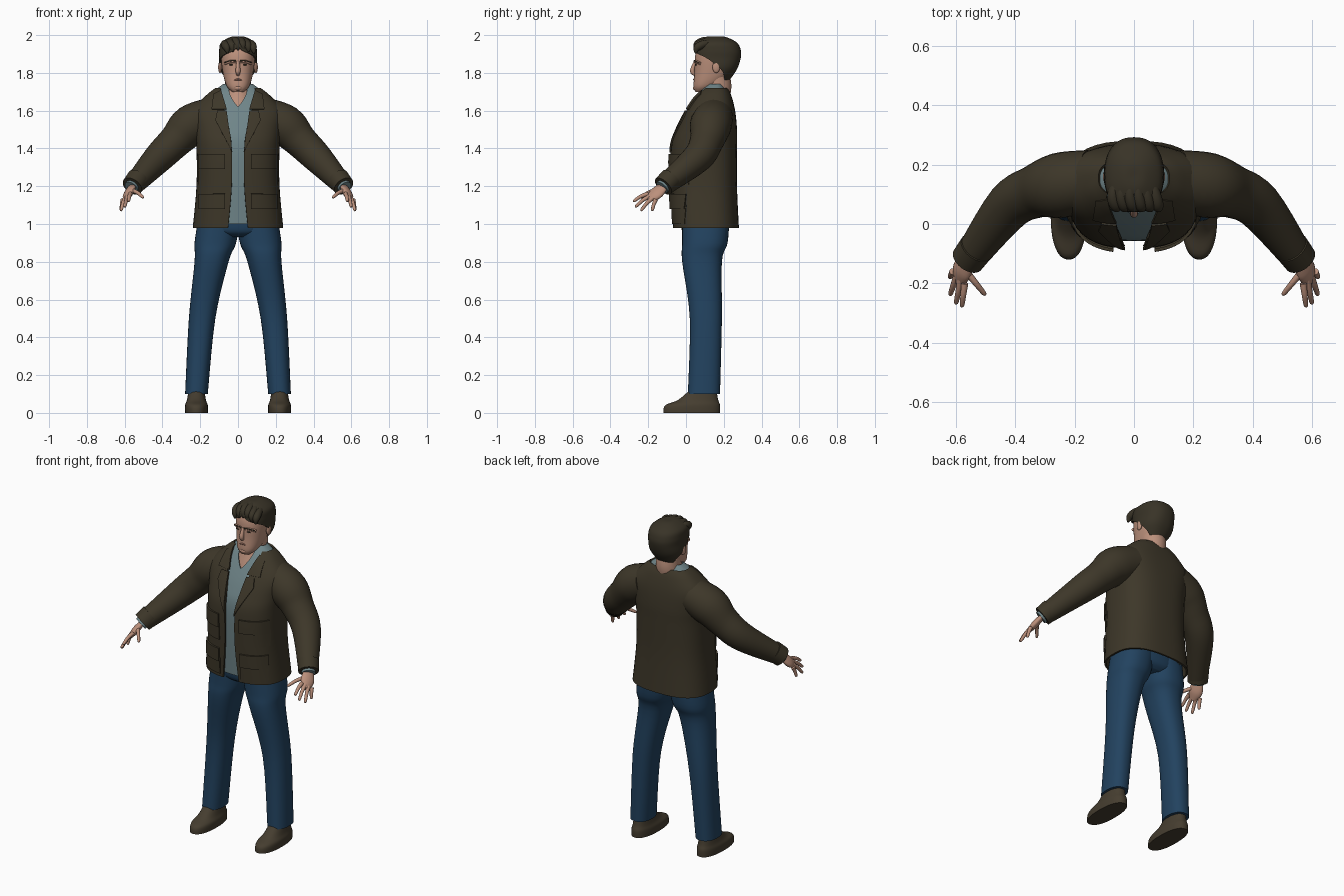
import bpy, bmesh, math
from mathutils import Vector

cube = bpy.data.objects.get("Cube")
if cube:
    bpy.data.objects.remove(cube, do_unlink=True)

parts = []


def material(name, red, green, blue):
    mat = bpy.data.materials.new(name)
    mat.use_nodes = True
    mat.diffuse_color = (red, green, blue, 1)
    shader = mat.node_tree.nodes["Principled BSDF"]
    shader.inputs["Base Color"].default_value = mat.diffuse_color
    shader.inputs["Roughness"].default_value = .8
    return mat


olive = material("olive jacket", .047, .038, .022)
denim = material("blue denim", .016, .055, .115)
teal = material("pale teal shirt", .16, .235, .25)
skin = material("skin", .5, .28, .2)
lip = material("lips", .33, .16, .12)
hair = material("dark brown hair", .04, .033, .02)
leather = material("brown leather", .06, .047, .029)


def spline(rows, steps=5):
    """Catmull-Rom interpolation through rows of numbers."""
    out = []
    last = len(rows) - 1
    for i in range(last):
        before, start, end, after = (rows[max(0, min(last, i + j))] for j in (-1, 0, 1, 2))
        for k in range(steps):
            t = k / steps
            out.append([q + t / 2 * (r - p + t * (2 * p - 5 * q + 4 * r - s + t * (3 * (q - r) + s - p)))
                        for p, q, r, s in zip(before, start, end, after)])
    return out + [list(rows[-1])]


def build(name, rings, mat, cap=False, thick=0):
    """Bridge equal rings of points into a mesh object."""
    bm = bmesh.new()
    grid = [[bm.verts.new(point) for point in ring] for ring in rings]
    for low, high in zip(grid, grid[1:]):
        for i in range(len(low) - 1):
            bm.faces.new((low[i], low[i + 1], high[i + 1], high[i]))
    if cap:
        bm.faces.new(grid[0][:-1])
        bm.faces.new(grid[-1][:-1])
    bmesh.ops.remove_doubles(bm, verts=bm.verts[:], dist=.00002)
    bmesh.ops.recalc_face_normals(bm, faces=bm.faces[:])
    if thick:
        bmesh.ops.solidify(bm, geom=bm.faces[:], thickness=thick)
        bmesh.ops.recalc_face_normals(bm, faces=bm.faces[:])
    mesh = bpy.data.meshes.new(name)
    bm.to_mesh(mesh)
    bm.free()
    mesh.materials.append(mat)
    obj = bpy.data.objects.new(name, mesh)
    bpy.context.collection.objects.link(obj)
    parts.append(obj)


def section(z, wide, front, back, gap=0, centre=0):
    """Level cross-section: half width, front and back y, front opening in degrees, centre x."""
    return z, wide, front, back, gap, centre


def loft(name, rows, mat, cap=True, thick=0, power=2.3, side=1, count=40):
    """Stack rounded cross-sections; side -1 mirrors them."""
    rings = []
    for z, wide, front, back, gap, centre in spline(rows):
        gap, middle, deep = max(gap, 0), (front + back) / 2, (back - front) / 2
        ring = []
        for i in range(count + 1):
            angle = math.radians(gap + (360 - 2 * gap) * i / count)
            s, c = math.sin(angle), math.cos(angle)
            x = centre + wide * math.copysign(abs(s) ** (2 / power), s)
            y = middle - deep * math.copysign(abs(c) ** (2 / power), c)
            ring.append((x * side, y, z))
        rings.append(ring)
    build(name, rings, mat, cap, thick)


def tube(name, path, mat, side=1, across=(.6, .7, -.4), flat=1, count=20):
    """Sweep a round section along x, y, z, radius points; side -1 mirrors it."""
    points = spline(path)
    rings = []
    for i, (*place, radius) in enumerate(points):
        ahead, behind = points[min(i + 1, len(points) - 1)], points[max(i - 1, 0)]
        along = (Vector(ahead[:3]) - Vector(behind[:3])).normalized()
        u = Vector(across) - along * along.dot(Vector(across))
        u.normalize()
        v = along.cross(u) * flat
        ring = []
        for k in range(count + 1):
            angle = math.tau * k / count
            p = Vector(place) + (u * math.cos(angle) + v * math.sin(angle)) * radius
            ring.append((p.x * side, p.y, p.z))
        rings.append(ring)
    build(name, rings, mat, cap=True)


def ball(name, place, size, mat, side=1):
    x, y, z = place
    wide, deep, tall = size
    angles = [math.radians(degrees) for degrees in range(-85, 86, 17)]
    rows = [section(z + tall * math.sin(a), wide * math.cos(a), y - deep * math.cos(a),
                    y + deep * math.cos(a), centre=x) for a in angles]
    loft(name, rows, mat, power=2, side=side, count=16)


# Open jacket body, with the shirt set inside it by a constant inset
jacket_power = 2.6
jacket_rows = [section(z=.98, wide=.24, front=-.07, back=.28, gap=8),
               section(z=1.2, wide=.22, front=-.08, back=.27, gap=5),
               section(z=1.4, wide=.22, front=-.08, back=.27, gap=5),
               section(z=1.5, wide=.23, front=-.05, back=.27, gap=7),
               section(z=1.6, wide=.24, front=0, back=.26, gap=12),
               section(z=1.68, wide=.17, front=.05, back=.24, gap=27),
               section(z=1.72, wide=.12, front=.09, back=.22, gap=43)]
shirt_rows = [section(z + .02, wide - .04, front + .025, back - .025, max(0, gap - 12))
              for z, wide, front, back, gap, centre in jacket_rows]
loft("jacket_body", jacket_rows, olive, cap=False, thick=.01, power=jacket_power)
loft("shirt", shirt_rows, teal, cap=False, thick=.005, power=jacket_power)


def jacket_front(x, z):
    """Front y of the jacket surface."""
    rows = spline(jacket_rows)
    low, high = next(pair for pair in zip(rows, rows[1:]) if z <= pair[1][0])
    t = (z - low[0]) / (high[0] - low[0])
    wide, front, back = (a + (b - a) * t for a, b in zip(low[1:4], high[1:4]))
    ratio = min(abs(x) / wide, .97)
    bulge = (1 - ratio ** jacket_power) ** (1 / jacket_power)
    return (front + back) / 2 - (back - front) / 2 * bulge


def panel(name, corners, side, lift, steps=8):
    """Cloth panel laid over the jacket front, given four x, z corners."""
    a, b, c, d = (Vector(corner) for corner in corners)
    rings = []
    for j in range(steps + 1):
        left, right = a.lerp(d, j / steps), b.lerp(c, j / steps)
        row = [left.lerp(right, i / steps) for i in range(steps + 1)]
        rings.append([(p.x * side, jacket_front(p.x, p.y) - lift, p.y) for p in row])
    build(name, rings, olive, thick=.01)


def pocket_panel(name, bottom, top, side, lift):
    inner, outer = .07, .21
    panel(name, [(inner, bottom), (outer, bottom), (outer, top), (inner, top)], side, lift)


for side, label in ((1, "left_"), (-1, "right_")):
    # Lapel, collar and pockets
    panel(label + "lapel", [(.03, 1.38), (.12, 1.55), (.11, 1.6), (.06, 1.6)], side, lift=.008)
    panel(label + "collar", [(.06, 1.61), (.14, 1.61), (.13, 1.69), (.09, 1.71)], side, lift=.008)
    for pocket, base in (("chest", 1.21), ("hip", 1)):
        pocket_panel(label + pocket + "_pouch", base, base + .1, side, lift=.006)
        pocket_panel(label + pocket + "_flap", base + .08, base + .16, side, lift=.015)

    # Sleeve and cuffs
    tube(label + "sleeve", [(.14, .15, 1.57, .1), (.25, .13, 1.52, .11), (.33, .11, 1.44, .09),
                            (.42, .06, 1.35, .08), (.55, -.11, 1.21, .055)], olive, side, count=32)
    forearm, wrist = Vector((.53, -.08, 1.24)), Vector((.56, -.12, 1.2))
    tube(label + "cuff", [(*forearm, .06), (*wrist, .057)], olive, side, count=32)
    tube(label + "shirt_cuff", [(*forearm, .04), (*forearm.lerp(wrist, 1.2), .038)], teal, side)

    # Hand, with knuckles spaced evenly across the palm
    index_knuckle, little_knuckle = Vector((.57, -.2, 1.16)), Vector((.61, -.16, 1.13))
    tube(label + "palm", [(*wrist, .03), (.58, -.16, 1.16, .04), (.59, -.2, 1.13, .02)],
         skin, side, across=little_knuckle - index_knuckle, flat=.5)
    tips = {"index": (.58, -.28, 1.12), "middle": (.6, -.27, 1.09), "ring": (.62, -.24, 1.07),
            "little": (.62, -.18, 1.07), "thumb": (.5, -.24, 1.14)}
    for i, (finger, tip) in enumerate(tips.items()):
        base = index_knuckle.lerp(little_knuckle, i / 3)
        if finger == "thumb":
            base = wrist.lerp(index_knuckle, .5)
        tip = Vector(tip)
        bend = base.lerp(tip, .5) + Vector((0, 0, .006))
        tube(label + finger + "_finger", [(*base, .012), (*bend, .01), (*base.lerp(tip, .9), .008),
                                          (*tip, .003)], skin, side, count=12)

    # Trouser leg and shoe
    loft(label + "trouser_leg", [section(z=1.03, wide=.11, front=-.02, back=.23, centre=.1),
                                 section(z=.9, wide=.11, front=-.02, back=.22, centre=.12),
                                 section(z=.8, wide=.09, front=-.02, back=.19, centre=.14),
                                 section(z=.5, wide=.07, front=.02, back=.19, centre=.19),
                                 section(z=.1, wide=.06, front=.01, back=.18, centre=.22)], denim, side=side)
    loft(label + "shoe", [section(z=0, wide=.06, front=-.12, back=.18, centre=.22),
                          section(z=.04, wide=.06, front=-.11, back=.18, centre=.22),
                          section(z=.07, wide=.05, front=-.04, back=.17, centre=.22),
                          section(z=.13, wide=.04, front=.03, back=.16, centre=.22)], leather, side=side)

    # Ear, eye and brow
    ball(label + "ear", (.095, .16, 1.83), (.01, .02, .03), skin, side)
    ball(label + "eye", (.035, .053, 1.843), (.013, .006, .004), hair, side)
    ridge = [Vector((.01, .05, 1.86)), Vector((.04, .055, 1.86)), Vector((.07, .075, 1.85))]
    tube(label + "brow_ridge", [(*p, .008) for p in ridge], skin, side, count=12)
    tube(label + "brow", [(p.x, p.y - .008, p.z + .004, .003) for p in ridge], hair, side, count=12)

# Seat of the jeans
loft("trouser_seat", [section(z=.93, wide=.1, front=.02, back=.19),
                      section(z=.96, wide=.19, front=-.02, back=.22),
                      section(z=1.03, wide=.2, front=-.03, back=.23)], denim)

# Neck, head and face
loft("neck", [section(z=1.5, wide=.13, front=.01, back=.2), section(z=1.62, wide=.09, front=.05, back=.22),
              section(z=1.72, wide=.07, front=.09, back=.24), section(z=1.8, wide=.07, front=.09, back=.23)],
     skin, power=2)
loft("head", [section(z=1.7, wide=.03, front=.05, back=.1), section(z=1.73, wide=.06, front=.04, back=.17),
              section(z=1.8, wide=.08, front=.045, back=.24), section(z=1.9, wide=.09, front=.05, back=.26),
              section(z=1.96, wide=.07, front=.08, back=.24)], skin)
tube("nose", [(0, .05, 1.86, .008), (0, .034, 1.81, .013), (0, .05, 1.79, .008)], skin)
ball("chin", (0, .053, 1.72), (.024, .016, .014), skin)
tube("mouth", [(-.03, .05, 1.76, .002), (0, .042, 1.765, .005), (.03, .05, 1.76, .002)], lip)

# Hair cap, open around the face, and swept front locks
loft("hair_cap", [section(z=1.76, wide=.07, front=.07, back=.23, gap=130),
                  section(z=1.82, wide=.1, front=.05, back=.27, gap=100),
                  section(z=1.88, wide=.1, front=.04, back=.29, gap=65),
                  section(z=1.92, wide=.1, front=.04, back=.29, gap=10),
                  section(z=1.96, wide=.09, front=.05, back=.27),
                  section(z=1.99, wide=.04, front=.11, back=.21),
                  section(z=1.993, wide=.001, front=.16, back=.16)], hair, cap=False, thick=.007)
lock_count = 6
for i in range(lock_count):
    x = .14 * (i / (lock_count - 1) - .5)
    drop = abs(x) * .3
    tube(f"hair_lock_{i + 1}", [(x * .7, .17, 1.98 - drop, .012), (x, .1, 1.975 - drop, .02),
                                (x + .01, .06, 1.955 - drop, .02), (x + .015, .05, 1.925 - drop, .005)], hair)

# Smooth shading with crisp edges
bpy.ops.object.select_all(action="DESELECT")
for obj in parts:
    obj.select_set(True)
bpy.context.view_layer.objects.active = parts[0]
bpy.ops.object.shade_smooth_by_angle(angle=math.radians(40))
